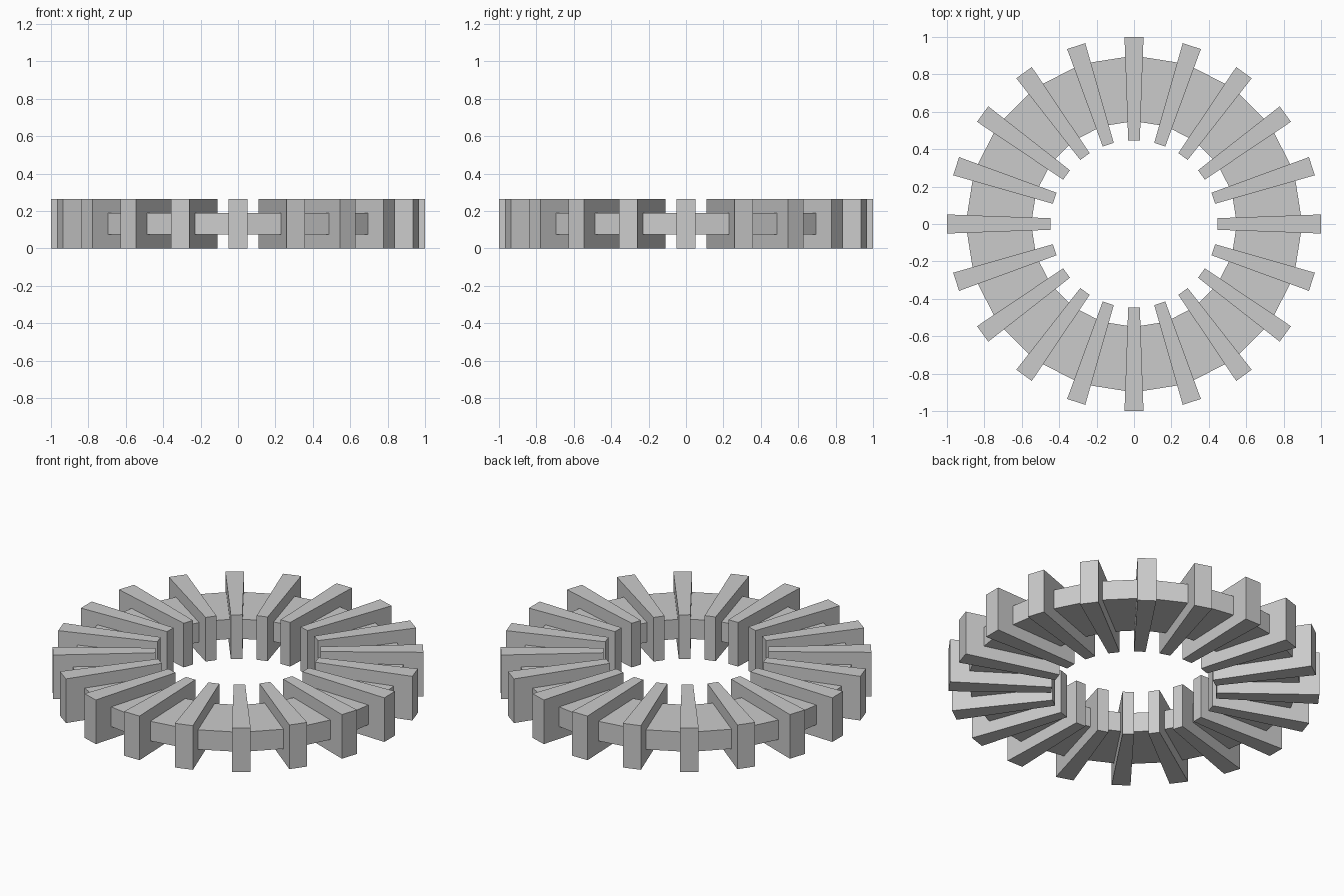
import bpy, bmesh, math

if "Cube" in bpy.data.objects:
    bpy.data.objects.remove(bpy.data.objects["Cube"])

N = 20          # teeth, and sides of the ring
H = 0.263       # tooth height
RING_Z = (0.073, 0.19)


def make_object(name, bm):
    bmesh.ops.recalc_face_normals(bm, faces=bm.faces)
    mesh = bpy.data.meshes.new(name)
    bm.to_mesh(mesh)
    bm.free()
    obj = bpy.data.objects.new(name, mesh)
    bpy.context.collection.objects.link(obj)
    return obj


# Flat ring: rectangular section swept around N sides, corners under the teeth
bm = bmesh.new()
section = [(0.55, RING_Z[0]), (0.90, RING_Z[0]), (0.90, RING_Z[1]), (0.55, RING_Z[1])]
loops = []
for i in range(N):
    a = 2 * math.pi * i / N
    loops.append([bm.verts.new((r * math.cos(a), r * math.sin(a), z)) for r, z in section])
for i in range(N):
    p, q = loops[i], loops[(i + 1) % N]
    for j in range(4):
        k = (j + 1) % 4
        bm.faces.new((p[j], q[j], q[k], p[k]))
make_object("ring", bm)

# Tapered radial tooth, wider at the outside
bm = bmesh.new()
outline = [(0.446, -0.031), (1.0, -0.051), (1.0, 0.051), (0.446, 0.031)]
face = bm.faces.new([bm.verts.new((x, y, 0)) for x, y in outline])
up = bmesh.ops.extrude_face_region(bm, geom=[face], use_keep_orig=True)
bmesh.ops.translate(bm, vec=(0, 0, H),
                    verts=[g for g in up["geom"] if isinstance(g, bmesh.types.BMVert)])
tooth = make_object("tooth_01", bm)

# Repeat the tooth around the ring
for i in range(1, N):
    copy = bpy.data.objects.new(f"tooth_{i + 1:02d}", tooth.data)
    copy.rotation_euler.z = 2 * math.pi * i / N
    bpy.context.collection.objects.link(copy)
